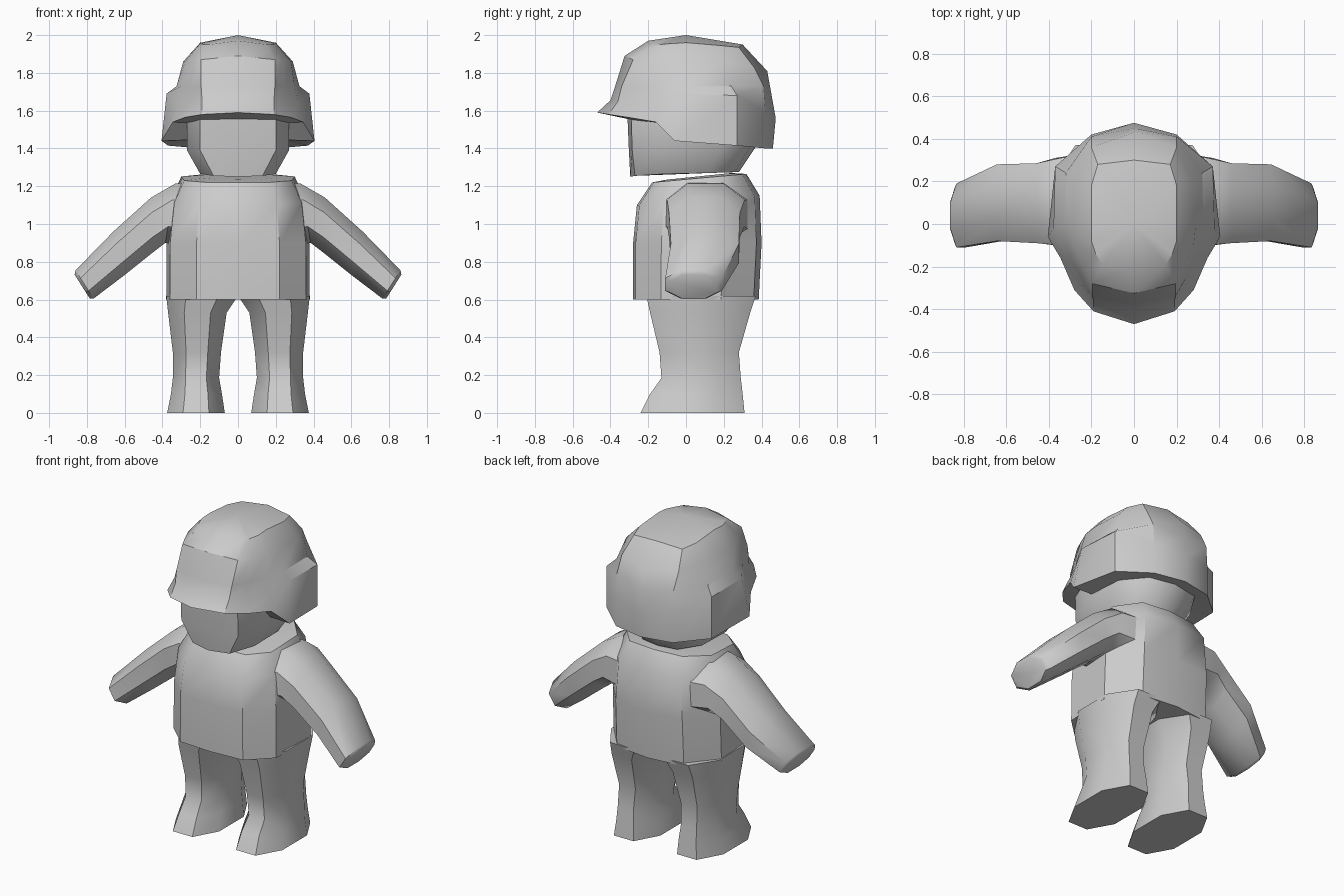
import bpy, bmesh, math
from mathutils import Vector

if "Cube" in bpy.data.objects:
    bpy.data.objects.remove(bpy.data.objects["Cube"])

grey = bpy.data.materials.new("plain grey")
grey.use_nodes = True
grey.diffuse_color = (0.6, 0.6, 0.6, 1)
grey.node_tree.nodes["Principled BSDF"].inputs["Base Color"].default_value = (0.6, 0.6, 0.6, 1)


def loft(name, rings, start=None, end=None, angle=40):
    """Skin closed rings; each end is an n-gon, or a fan to a given point."""
    bm = bmesh.new()
    rows = [[bm.verts.new(p) for p in ring] for ring in rings]
    n = len(rows[0])
    for a, b in zip(rows, rows[1:]):
        for i in range(n):
            j = (i + 1) % n
            bm.faces.new((a[i], a[j], b[j], b[i]))
    for row, tip in ((rows[0], start), (rows[-1], end)):
        if tip is None:
            bm.faces.new(row)
        else:
            c = bm.verts.new(tip)
            for i in range(n):
                bm.faces.new((row[i], row[(i + 1) % n], c))
    bmesh.ops.recalc_face_normals(bm, faces=bm.faces)
    mesh = bpy.data.meshes.new(name)
    bm.to_mesh(mesh)
    bm.free()
    mesh.materials.append(grey)
    ob = bpy.data.objects.new(name, mesh)
    bpy.context.collection.objects.link(ob)
    bpy.ops.object.select_all(action='DESELECT')
    ob.select_set(True)
    bpy.context.view_layer.objects.active = ob
    bpy.ops.object.shade_smooth_by_angle(angle=math.radians(angle))
    return ob


def mirrored(half):
    """Complete a half ring that runs from centre front to centre back."""
    return half + [(-x, y, z) for x, y, z in reversed(half[1:-1])]


def octagon(c=0.45):
    return [(c, 1), (1, c), (1, -c), (c, -1), (-c, -1), (-1, -c), (-1, c), (-c, 1)]


# Torso: half width, front y, back y, front z, back z
def torso_ring(w, f, b, zf, zb):
    pts = []
    for u, v in ((0, 0), (.58, .02), (.95, .22), (1, .7), (.62, .96), (0, 1)):
        pts.append((w * u, f + (b - f) * v, zf + (zb - zf) * v))
    return mirrored(pts)


loft("torso", [torso_ring(*r) for r in (
    (.38, -.28, .385, .60, .60), (.378, -.28, .40, .90, .90),
    (.355, -.26, .39, 1.10, 1.15), (.30, -.18, .32, 1.22, 1.265),
    (.19, -.10, .24, 1.235, 1.27))])

# Arms: top (x, z), bottom (x, z), front y, back y
arm = (((.20, 1.22), (.26, .88), -.14, .33), ((.33, 1.215), (.385, .90), -.10, .31),
       ((.46, 1.14), (.45, .85), -.09, .285), ((.66, .96), (.60, .73), -.08, .28),
       ((.86, .755), (.765, .605), -.11, .19))
# Legs: inner x, outer x, front y, back y, z
leg = ((.07, .375, -.24, .31, 0), (.085, .355, -.19, .30, .10),
       (.10, .345, -.13, .29, .185), (.09, .345, -.14, .28, .32),
       (.06, .37, -.19, .34, .53), (.0, .38, -.21, .37, .62))
for s, side in ((1, "left"), (-1, "right")):
    rings = []
    for (tx, tz), (bx, bz), f, b in arm:
        ring = []
        for u, v in octagon():
            t, k = (u + 1) / 2, (v + 1) / 2
            ring.append((s * (bx + (tx - bx) * t), f + (b - f) * k, bz + (tz - bz) * t))
        rings.append(ring)
    # Blunt hand end
    c = sum((Vector(p) for p in rings[-1]), Vector()) / 8
    out = Vector((s * .012, 0, -.012))
    rings.append([tuple(c + (Vector(p) - c) * .85 + out) for p in rings[-1]])
    loft(side + "_arm", rings)
    loft(side + "_leg", [[(s * ((a + o) / 2 + (o - a) / 2 * u), (f + b) / 2 + (b - f) / 2 * v, z)
                          for u, v in octagon()] for a, o, f, b, z in leg])

# Head: flat face, tapering jaw
loft("head", [mirrored(r) for r in (
    [(0, -.295, 1.25), (.13, -.27, 1.255), (.20, -.12, 1.265), (.20, .12, 1.27), (.12, .26, 1.275), (0, .28, 1.275)],
    [(0, -.302, 1.38), (.20, -.285, 1.39), (.27, -.14, 1.39), (.27, .18, 1.40), (.17, .34, 1.41), (0, .37, 1.41)],
    [(0, -.31, 1.57), (.20, -.29, 1.57), (.27, -.14, 1.57), (.27, .18, 1.57), (.17, .34, 1.57), (0, .38, 1.57)])])

# Helmet: underside, rim, ear bulge, dome
loft("helmet", [mirrored(r) for r in (
    [(0, -.30, 1.555), (.19, -.28, 1.55), (.24, -.22, 1.545), (.26, -.14, 1.535),
     (.26, -.06, 1.445), (.26, .20, 1.43), (.16, .33, 1.42), (0, .37, 1.42)],
    [(0, -.47, 1.59), (.19, -.41, 1.58), (.28, -.31, 1.565), (.345, -.16, 1.54),
     (.405, -.06, 1.44), (.37, .27, 1.415), (.20, .42, 1.40), (0, .46, 1.40)],
    [(0, -.40, 1.655), (.19, -.36, 1.65), (.25, -.28, 1.645), (.315, -.16, 1.64),
     (.378, -.02, 1.69), (.37, .27, 1.68), (.20, .42, 1.59), (0, .475, 1.56)],
    [(0, -.375, 1.73), (.195, -.34, 1.73), (.245, -.25, 1.73), (.30, -.14, 1.73),
     (.325, -.01, 1.73), (.32, .24, 1.73), (.20, .41, 1.73), (0, .45, 1.70)],
    [(0, -.325, 1.89), (.195, -.28, 1.87), (.235, -.20, 1.865), (.28, -.10, 1.86),
     (.29, 0, 1.86), (.28, .20, 1.86), (.20, .36, 1.83), (0, .43, 1.81)],
    [(0, -.20, 1.97), (.15, -.19, 1.95), (.18, -.14, 1.95), (.20, -.08, 1.955),
     (.20, 0, 1.96), (.20, .18, 1.945), (.17, .28, 1.935), (0, .30, 1.95)])],
    start=(0, .05, 1.48), end=(0, 0, 2.0), angle=32)
